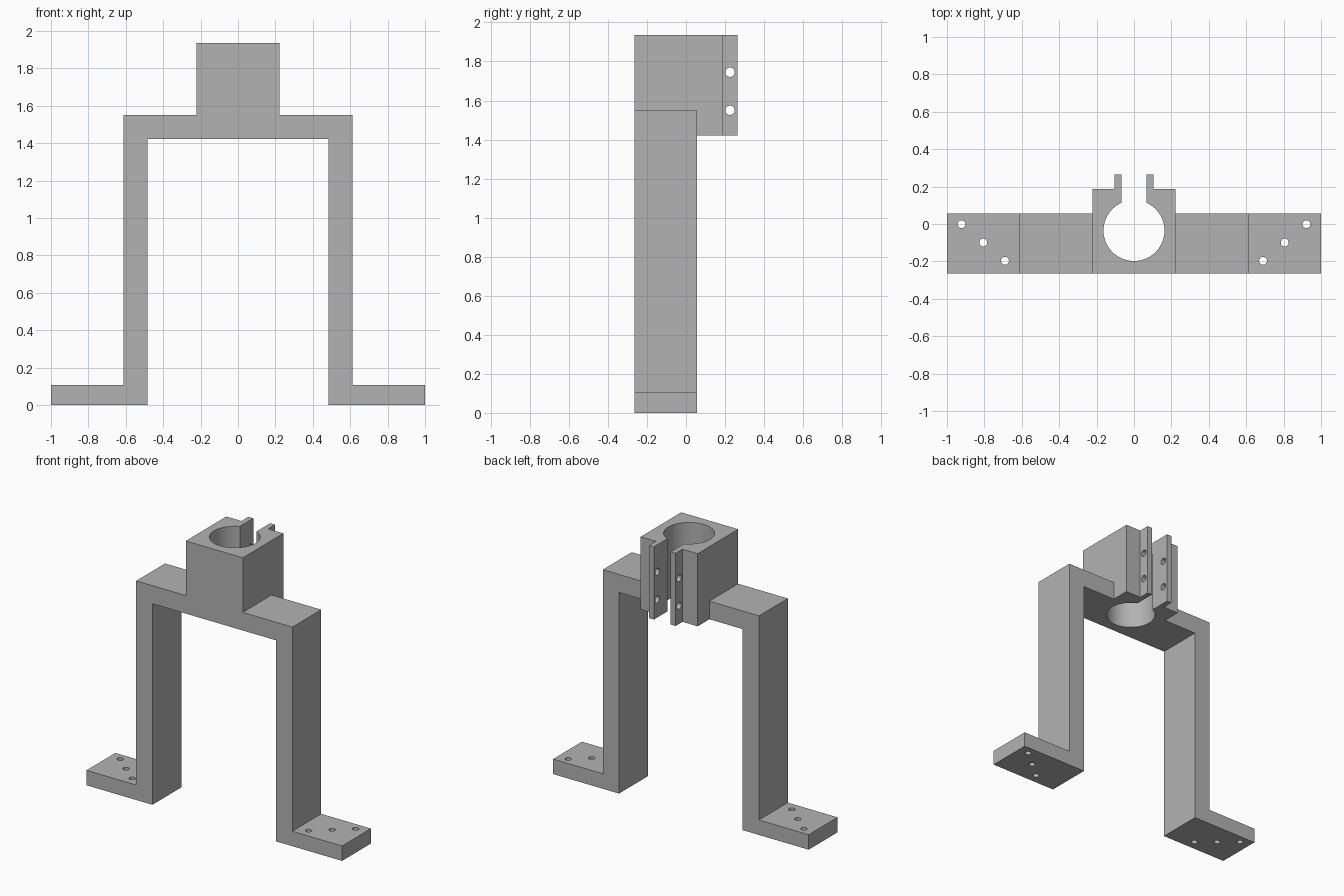
import bpy
import bmesh
from math import pi, radians
from mathutils import Matrix, Vector

if "Cube" in bpy.data.objects:
    bpy.data.objects.remove(bpy.data.objects["Cube"], do_unlink=True)

grey = bpy.data.materials.new("plain grey")
grey.use_nodes = True
COLOUR = (0.45, 0.45, 0.45, 1)
grey.diffuse_color = COLOUR
grey.node_tree.nodes["Principled BSDF"].inputs["Base Color"].default_value = COLOUR

FRONT, FRAME_BACK, BLOCK_BACK, TAB_BACK = -0.265, 0.057, 0.188, 0.265
BAR_BOTTOM, BAR_TOP, TOP = 1.422, 1.55, 1.936
SLOT, TAB, BLOCK = 0.066, 0.104, 0.223
BORE_Y, BORE_R = -0.035, 0.163


def finish(name, bm):
    bmesh.ops.recalc_face_normals(bm, faces=bm.faces)
    mesh = bpy.data.meshes.new(name)
    bm.to_mesh(mesh)
    bm.free()
    mesh.materials.append(grey)
    obj = bpy.data.objects.new(name, mesh)
    bpy.context.collection.objects.link(obj)
    return obj


def extrude(name, points, direction):
    """Solid made by sweeping a closed outline along a direction."""
    bm = bmesh.new()
    face = bm.faces.new([bm.verts.new(p) for p in points])
    swept = bmesh.ops.extrude_face_region(bm, geom=[face])
    verts = [v for v in swept["geom"] if isinstance(v, bmesh.types.BMVert)]
    bmesh.ops.translate(bm, verts=verts, vec=Vector(direction))
    return finish(name, bm)


def cylinder(name, centre, radius, depth, axis="Z", sides=32):
    bm = bmesh.new()
    turn = Matrix.Rotation(pi / 2, 4, "Y") if axis == "X" else Matrix()
    bmesh.ops.create_cone(bm, cap_ends=True, segments=sides, radius1=radius,
                          radius2=radius, depth=depth,
                          matrix=Matrix.Translation(centre) @ turn)
    return finish(name, bm)


def combine(target, tool, operation):
    mod = target.modifiers.new("Join", "BOOLEAN")
    mod.operation, mod.solver, mod.object = operation, "EXACT", tool
    tool.hide_render = True
    bpy.context.view_layer.objects.active = target
    bpy.ops.object.modifier_apply(modifier=mod.name)
    bpy.data.objects.remove(tool, do_unlink=True)


def mirrored(half):
    """Complete an outline given its +x half."""
    return half + [(-x, v) for x, v in reversed(half)]


# Legs, feet and crossbar as one bent strip
strip = mirrored([(0.484, BAR_BOTTOM), (0.484, 0), (1, 0), (1, 0.106),
                  (0.611, 0.106), (0.611, BAR_TOP)])
bracket = extrude("clamp_bracket", [(x, FRONT, z) for x, z in strip],
                  (0, FRAME_BACK - FRONT, 0))

# Clamp block with two rear tabs
outline = mirrored([(SLOT, 0.05), (SLOT, TAB_BACK), (TAB, TAB_BACK),
                    (TAB, BLOCK_BACK), (BLOCK, BLOCK_BACK), (BLOCK, FRONT)])
block = extrude("clamp_block", [(x, y, BAR_BOTTOM) for x, y in outline],
                (0, 0, TOP - BAR_BOTTOM))
combine(bracket, block, "UNION")

# Round bore, open to the slot
bore = cylinder("bore_cutter", (0, BORE_Y, 1.7), BORE_R, 1, sides=96)
combine(bracket, bore, "DIFFERENCE")

# Screw holes through the tabs
for z in (1.55, 1.745):
    hole = cylinder("tab_hole_cutter", (0, 0.225, z), 0.024, 0.4, "X")
    combine(bracket, hole, "DIFFERENCE")

# Diagonal row of mounting holes in each foot
for side in (-1, 1):
    for i in range(3):
        spot = (side * (0.69 + 0.116 * i), -0.197 + 0.098 * i, 0.05)
        hole = cylinder("foot_hole_cutter", spot, 0.021, 0.4)
        combine(bracket, hole, "DIFFERENCE")

# Smooth bores, crisp edges
bpy.ops.object.select_all(action="DESELECT")
bracket.select_set(True)
bpy.context.view_layer.objects.active = bracket
bpy.ops.object.shade_smooth_by_angle(angle=radians(30))
